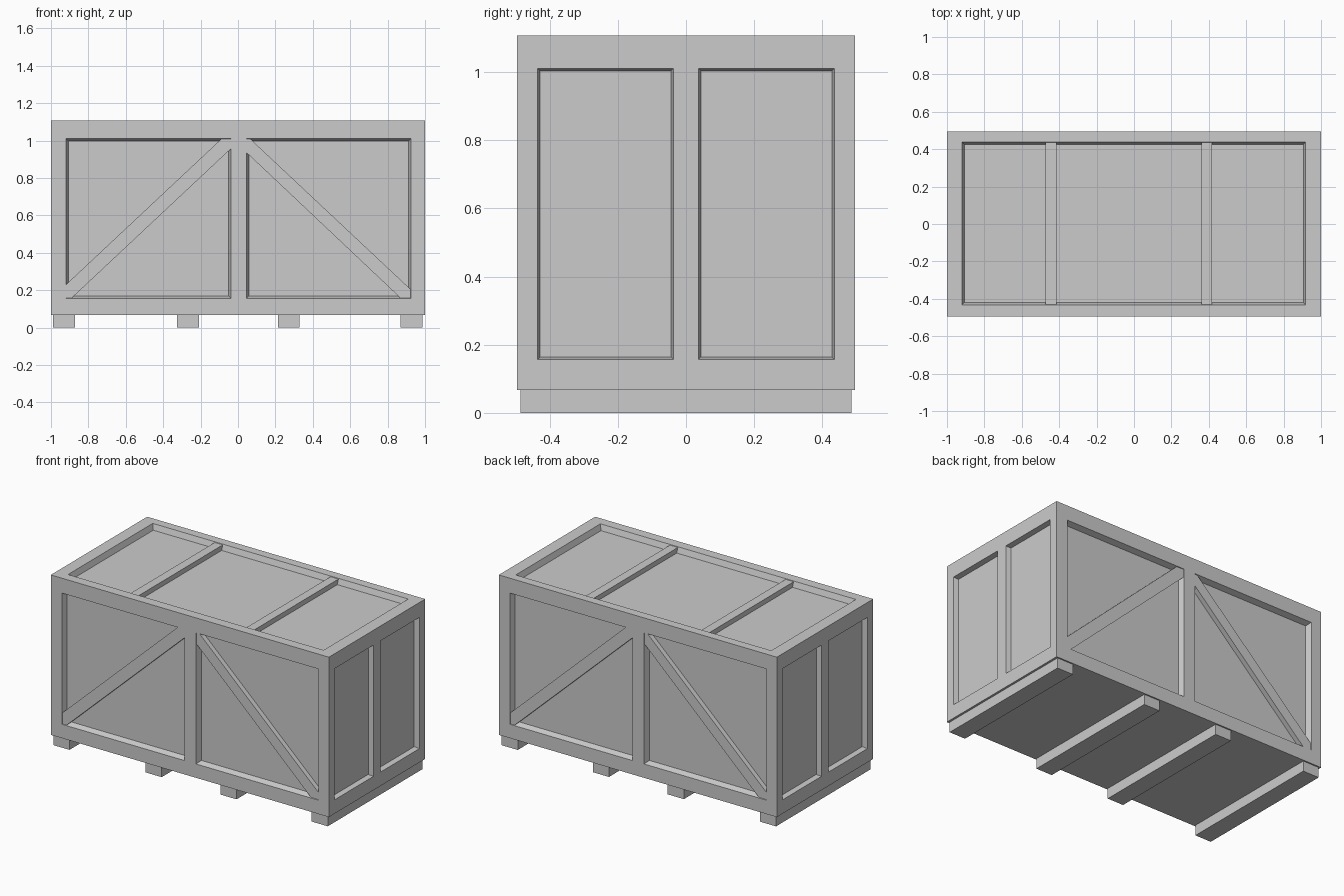
import bpy, bmesh

if "Cube" in bpy.data.objects:
    bpy.data.objects.remove(bpy.data.objects["Cube"])

HY, Z0, Z1 = 0.495, 0.067, 1.107   # half depth, crate bottom and top

# Face mappings: (u, v, depth below the face) -> xyz
def front(u, v, d): return (u, -HY + d, v)
def back(u, v, d): return (-u, HY - d, v)
def right(u, v, d): return (1 - d, u, v)
def left(u, v, d): return (-1 + d, -u, v)
def top(u, v, d): return (u, v, Z1 - d)

def loft(bm, face, a, da, b, db):
    """Closed solid between outline a at depth da and outline b at depth db."""
    va = [bm.verts.new(face(u, v, da)) for u, v in a]
    vb = [bm.verts.new(face(u, v, db)) for u, v in b]
    n = len(a)
    faces = [bm.faces.new(va), bm.faces.new(vb[::-1])]
    for i in range(n):
        j = (i + 1) % n
        faces.append(bm.faces.new((va[j], va[i], vb[i], vb[j])))
    bmesh.ops.recalc_face_normals(bm, faces=faces)

def rect(u0, u1, v0, v1, s=0):
    return [(u0 + s, v0 + s), (u1 - s, v0 + s), (u1 - s, v1 - s), (u0 + s, v1 - s)]

def finish(name, bm):
    me = bpy.data.meshes.new(name)
    bm.to_mesh(me)
    bm.free()
    ob = bpy.data.objects.new(name, me)
    bpy.context.collection.objects.link(ob)
    return ob

def prism(name, face, outline, d0, d1):
    bm = bmesh.new()
    loft(bm, face, outline, d0, outline, d1)
    return finish(name, bm)

# Tapered pockets for the recessed panels
cut = bmesh.new()
def pocket(face, r, inset, depth):
    e = 0.01
    loft(cut, face, rect(*r, -inset * e / depth), -e, rect(*r, inset), depth)

for f in (front, back):
    pocket(f, (-0.92, -0.037, 0.157, 1.01), 0.013, 0.036)
    pocket(f, (0.045, 0.925, 0.157, 1.01), 0.013, 0.036)
for f in (right, left):
    for y0, y1 in ((-0.435, -0.037), (0.037, 0.435)):
        pocket(f, (y0, y1, 0.157, 1.01), 0.007, 0.032)
pocket(top, (-0.92, 0.918, -0.432, 0.438), 0.013, 0.036)
cutter = finish("panel_cutter", cut)
cutter.hide_render = True

# Crate body with frames and recessed panels
body = prism("crate_body", top, rect(-1, 1, -HY, HY), 0, Z1 - Z0)
mod = body.modifiers.new("panels", 'BOOLEAN')
mod.operation = 'DIFFERENCE'
mod.solver = 'EXACT'
mod.object = cutter
bpy.context.view_layer.objects.active = body
bpy.ops.object.modifier_apply(modifier=mod.name)
bpy.data.objects.remove(cutter)

# Diagonal braces on front and back
brace_a = [(-0.92, 0.23), (-0.92, 0.157), (-0.89, 0.157),
           (-0.037, 0.957), (-0.037, 1.01), (-0.088, 1.01)]
brace_b = [(0.045, 1.01), (0.065, 1.01), (0.925, 0.203),
           (0.925, 0.157), (0.87, 0.157), (0.045, 0.936)]
for side, f in (("front", front), ("back", back)):
    prism(side + "_brace_left", f, brace_a, 0.004, 0.042)
    prism(side + "_brace_right", f, brace_b, 0.004, 0.042)

# Lid battens
for i, (x0, x1) in enumerate(((-0.473, -0.415), (0.36, 0.417))):
    prism(f"lid_batten_{i + 1}", top, rect(x0, x1, -0.432, 0.438), 0.004, 0.042)

# Floor skids
for i, x in enumerate((-0.93, -0.267, 0.272, 0.928)):
    prism(f"floor_skid_{i + 1}", top, rect(x - 0.058, x + 0.058, -0.486, 0.486), Z1 - Z0, Z1)
